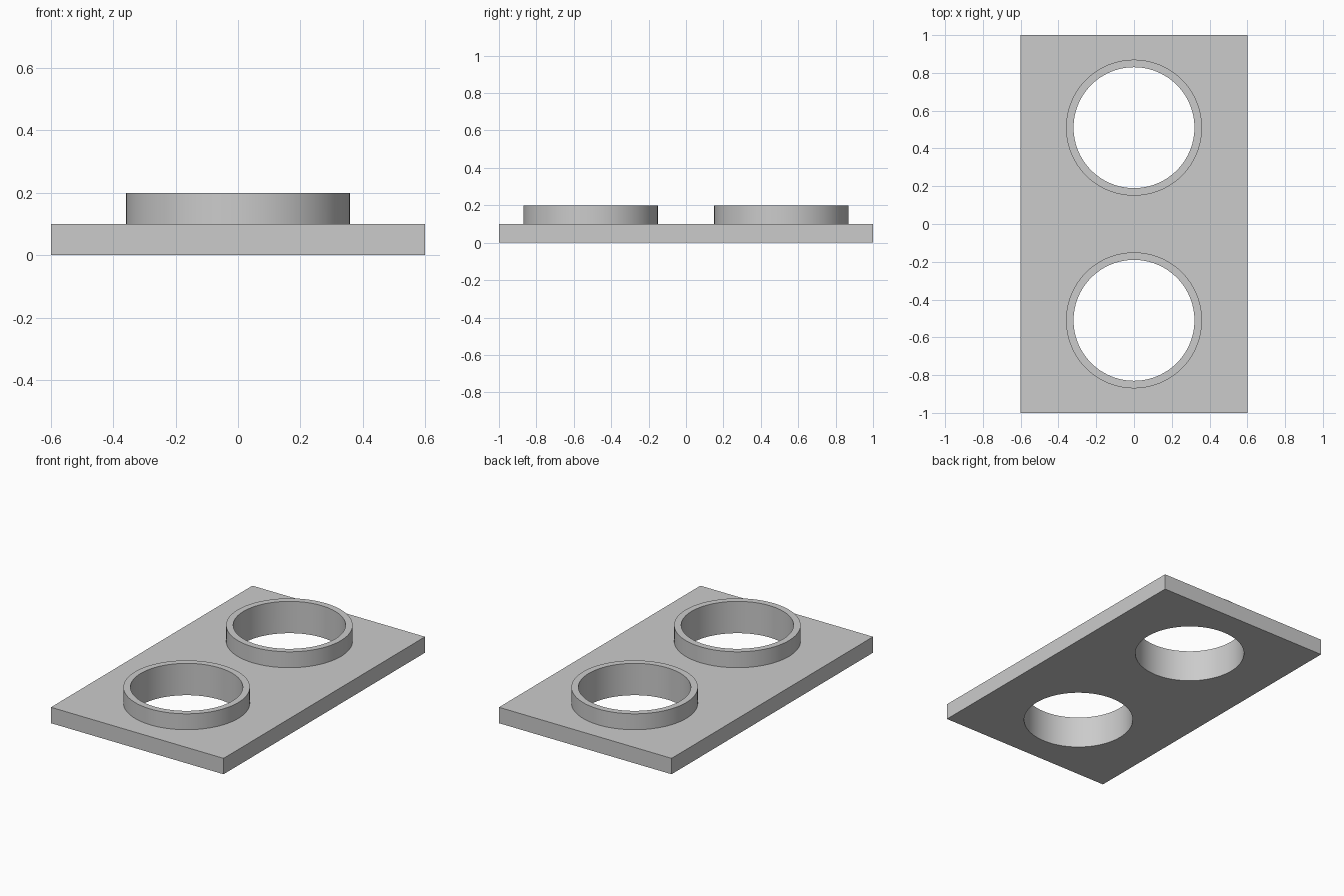
import bpy
import math

if "Cube" in bpy.data.objects:
    bpy.data.objects.remove(bpy.data.objects["Cube"], do_unlink=True)

WIDTH, LENGTH, THICK = 1.2, 2.0, 0.1
RING_Y, OUTER, INNER, TOP = 0.51, 0.36, 0.32, 0.2

grey = bpy.data.materials.new("plain grey")
grey.use_nodes = True
colour = (0.6, 0.6, 0.6, 1)
grey.diffuse_color = colour
grey.node_tree.nodes["Principled BSDF"].inputs["Base Color"].default_value = colour


def cylinder(name, radius, y, low, high):
    bpy.ops.mesh.primitive_cylinder_add(
        vertices=96, radius=radius, depth=high - low, location=(0, y, (low + high) / 2))
    obj = bpy.context.object
    obj.name = name
    obj.data.materials.append(grey)
    return obj


def combine(body, tool, operation):
    mod = body.modifiers.new(operation.lower(), "BOOLEAN")
    mod.operation = operation
    mod.solver = "EXACT"
    mod.object = tool
    bpy.ops.object.select_all(action="DESELECT")
    body.select_set(True)
    bpy.context.view_layer.objects.active = body
    bpy.ops.object.modifier_apply(modifier=mod.name)
    bpy.data.objects.remove(tool, do_unlink=True)


# Flat rectangular plate
bpy.ops.mesh.primitive_cube_add(size=1, location=(0, 0, THICK / 2))
plate = bpy.context.object
plate.name = "plate_with_collars"
plate.scale = (WIDTH, LENGTH, THICK)
bpy.ops.object.transform_apply(location=True, rotation=False, scale=True)
plate.data.materials.append(grey)

# Raised collars, each bored right through the plate
for side, y in (("front", -RING_Y), ("back", RING_Y)):
    combine(plate, cylinder(side + "_collar", OUTER, y, THICK / 2, TOP), "UNION")
    combine(plate, cylinder(side + "_bore", INNER, y, -THICK, TOP + THICK), "DIFFERENCE")

# Smooth round walls with crisp rims
bpy.ops.object.select_all(action="DESELECT")
plate.select_set(True)
bpy.context.view_layer.objects.active = plate
bpy.ops.object.shade_smooth_by_angle(angle=math.radians(30))
